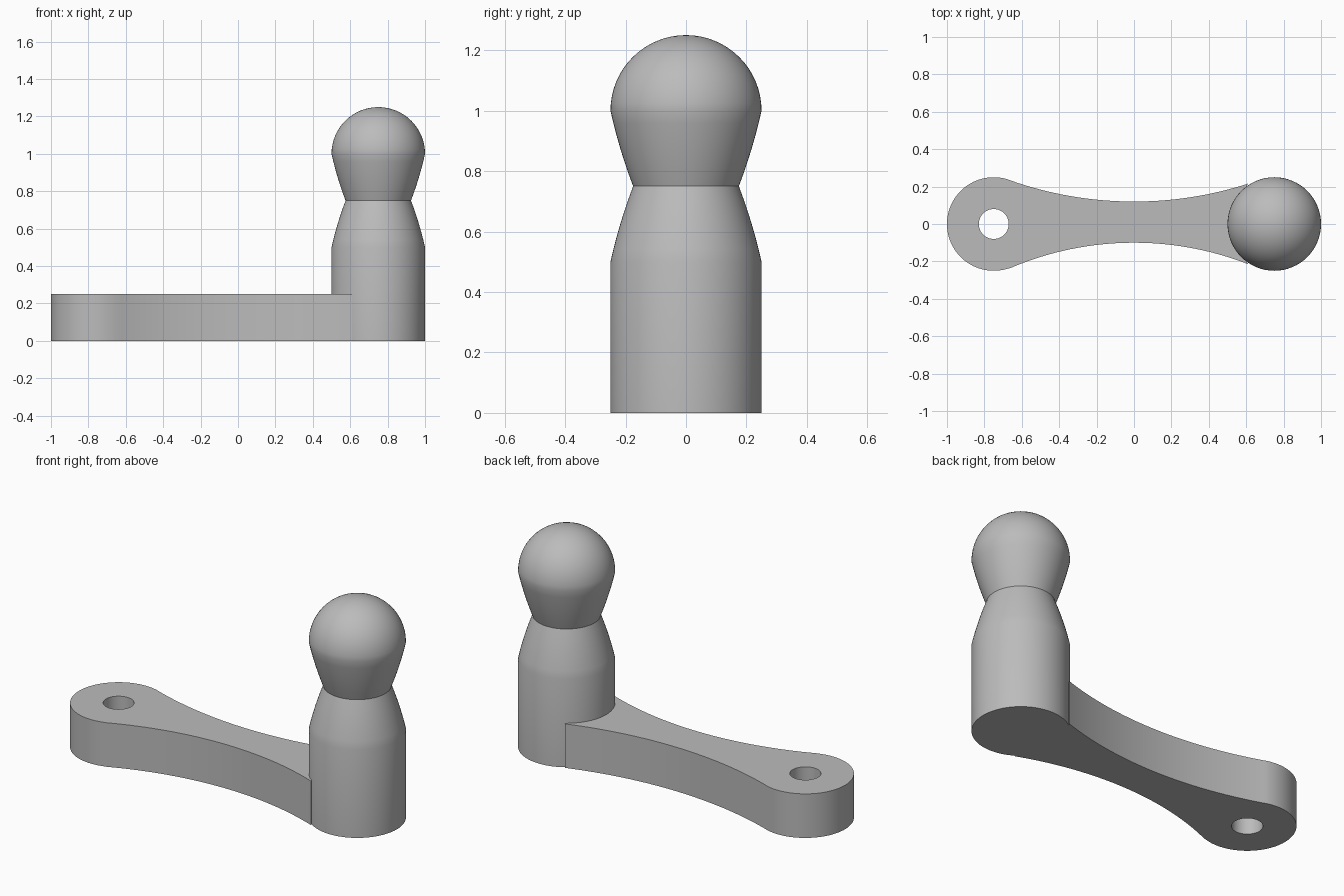
import bpy
import bmesh
from math import sin, cos, pi, sqrt, acos
from mathutils import Vector

cube = bpy.data.objects.get("Cube")
if cube:
    bpy.data.objects.remove(cube, do_unlink=True)

R = 0.25          # radius of both ends
CX = 0.75         # distance of each end from the middle
THICK = 0.25      # arm thickness

grey = bpy.data.materials.new("grey_metal")
grey.use_nodes = True
colour = (0.5, 0.5, 0.5, 1)
grey.diffuse_color = colour
grey.node_tree.nodes["Principled BSDF"].inputs["Base Color"].default_value = colour


def finish(name, bm):
    bmesh.ops.recalc_face_normals(bm, faces=bm.faces)
    mesh = bpy.data.meshes.new(name)
    bm.to_mesh(mesh)
    bm.free()
    mesh.materials.append(grey)
    obj = bpy.data.objects.new(name, mesh)
    bpy.context.collection.objects.link(obj)
    bpy.ops.object.select_all(action='DESELECT')
    obj.select_set(True)
    bpy.context.view_layer.objects.active = obj
    bpy.ops.object.shade_smooth_by_angle(angle=pi / 10)
    return obj


def arc(cx, r, a0, a1, n):
    return [(cx + r * cos(a0 + (a1 - a0) * i / n), r * sin(a0 + (a1 - a0) * i / n))
            for i in range(n + 1)]


def waist(x, mid, bow):
    # circular scoop, narrowest at the middle of the arm
    return mid + bow - sqrt(bow * bow - x * x)


def add_loop(bm, points):
    verts = [bm.verts.new((x, y, 0)) for x, y in points]
    return [bm.edges.new((v, verts[(i + 1) % len(verts)])) for i, v in enumerate(verts)]


# Arm: eye end, two scooped sides, and an end that meets the pin
x0, x1, steps = -0.66, 0.61, 32
xs = [x0 + (x1 - x0) * i / steps for i in range(steps + 1)]
front = [(x, -waist(x, 0.10, 1.68)) for x in xs]
back = [(x, waist(x, 0.12, 1.99)) for x in reversed(xs)]
start = acos((x0 + CX) / R)
seat = R - 0.005
meet = acos((x1 - CX) / seat)
eye = arc(-CX, R, start, 2 * pi - start, 56)
pin_edge = arc(CX, seat, 2 * pi - meet, meet, 24)
outline = eye[1:-1] + front + pin_edge[1:-1] + back

bm = bmesh.new()
edges = add_loop(bm, outline)
edges += add_loop(bm, arc(-CX, 0.08, 0, 2 * pi, 40)[:-1])
bmesh.ops.triangle_fill(bm, edges=edges, use_beauty=True)
top = bmesh.ops.extrude_face_region(bm, geom=bm.faces[:])
bmesh.ops.translate(bm, vec=(0, 0, THICK),
                    verts=[g for g in top["geom"] if isinstance(g, bmesh.types.BMVert)])
finish("crank_arm", bm)

# Pin: straight shank, pinched neck and domed head, turned from one profile
neck_r = 0.175
cone = [(neck_r + (R - neck_r) * (1 - t) + 0.02 * t * (1 - t), 0.25 * t)
        for t in [i / 6 for i in range(7)]]
profile = [(0, 0), (R, 0)]
profile += [(r, 0.5 + h) for r, h in cone]
profile += [(r, 1.0 - h) for r, h in reversed(cone[:-1])]
profile += [(R * cos(i * pi / 32), 1.0 + R * sin(i * pi / 32)) for i in range(1, 16)]
profile += [(0, 1.0 + R)]

bm = bmesh.new()
verts = [bm.verts.new((CX + r, 0, z)) for r, z in profile]
edges = [bm.edges.new(pair) for pair in zip(verts, verts[1:])]
bmesh.ops.spin(bm, geom=verts + edges, cent=Vector((CX, 0, 0)), axis=(0, 0, 1),
               angle=2 * pi, steps=64, use_duplicate=False)
bmesh.ops.remove_doubles(bm, verts=bm.verts, dist=0.0005)
finish("handle_pin", bm)
